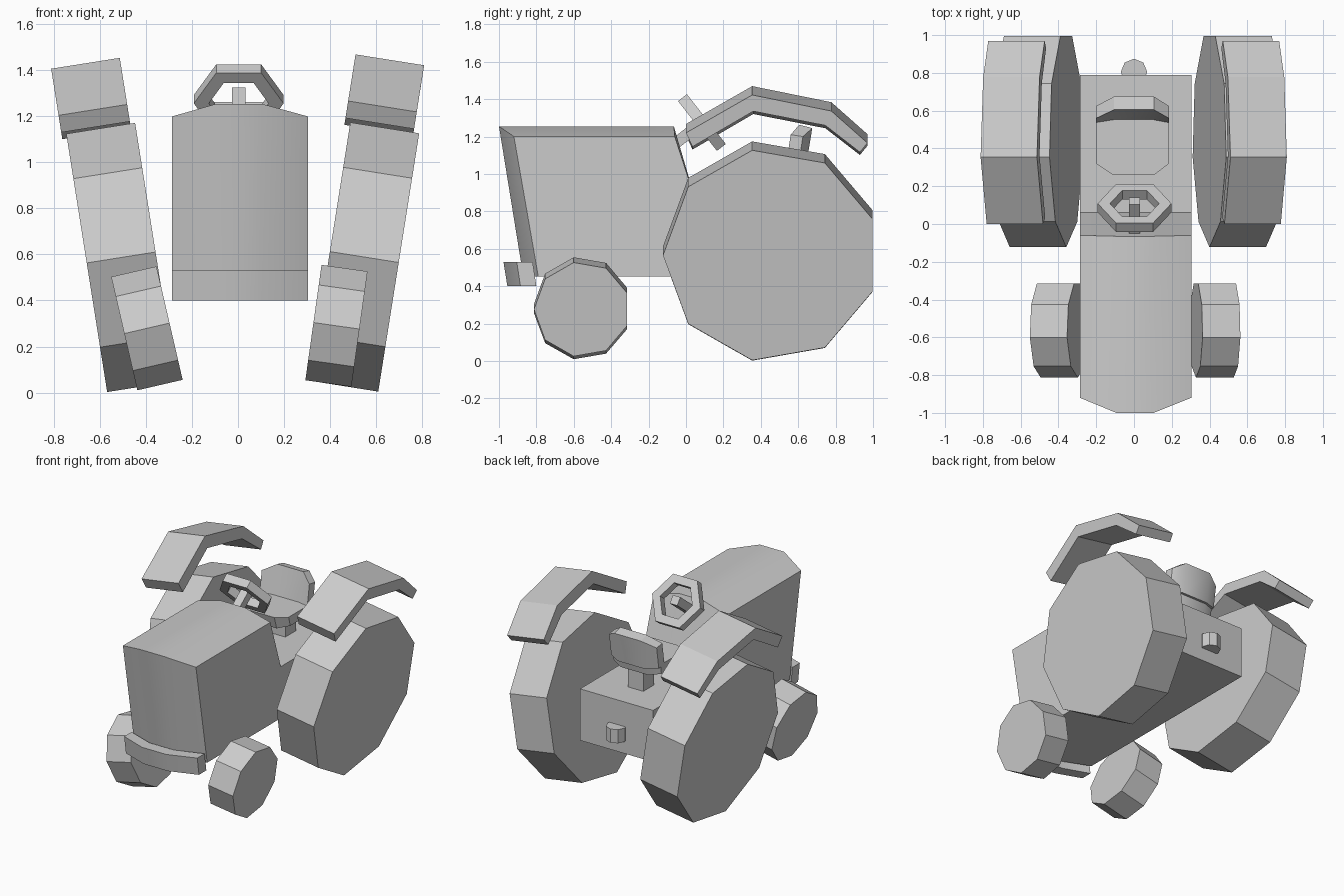
import bpy
import bmesh
from math import sin, cos, pi, radians

cube = bpy.data.objects.get("Cube")
if cube:
    bpy.data.objects.remove(cube, do_unlink=True)

grey = bpy.data.materials.new("plain_grey")
grey.use_nodes = True
GREY = (0.6, 0.6, 0.6, 1)
grey.diffuse_color = GREY
grey.node_tree.nodes["Principled BSDF"].inputs["Base Color"].default_value = GREY


def build(name, verts, faces, loc=(0, 0, 0), rot=(0, 0, 0), smooth=False):
    mesh = bpy.data.meshes.new(name)
    mesh.from_pydata(verts, [], faces)
    bm = bmesh.new()
    bm.from_mesh(mesh)
    bmesh.ops.recalc_face_normals(bm, faces=bm.faces)
    bm.to_mesh(mesh)
    bm.free()
    mesh.materials.append(grey)
    obj = bpy.data.objects.new(name, mesh)
    bpy.context.collection.objects.link(obj)
    obj.location = loc
    obj.rotation_euler = [radians(a) for a in rot]
    if smooth:
        bpy.ops.object.select_all(action="DESELECT")
        obj.select_set(True)
        bpy.context.view_layer.objects.active = obj
        bpy.ops.object.shade_smooth_by_angle(angle=radians(30))
    return obj


def loft(name, xs, profiles, **kw):
    """Join matching (y, z) profiles placed at each x, with capped ends."""
    n = len(profiles[0])
    verts = [(x, y, z) for x, p in zip(xs, profiles) for y, z in p]
    faces = [(c * n + i, c * n + (i + 1) % n, (c + 1) * n + (i + 1) % n, (c + 1) * n + i)
             for c in range(len(xs) - 1) for i in range(n)]
    faces += [tuple(range(n)), tuple(range(len(verts) - n, len(verts)))]
    return build(name, verts, faces, **kw)


def bulged(name, xs, end, mid):
    """Box that swells across its two middle columns."""
    return loft(name, xs, [end, mid, mid, end], smooth=True)


def box(name, size, loc, rot=(0, 0, 0)):
    x, y, z = (s / 2 for s in size)
    section = [(-y, -z), (y, -z), (y, z), (-y, z)]
    return loft(name, [-x, x], [section] * 2, loc=loc, rot=rot)


def wheel(name, radius, width, loc, tilt):
    rim = [(-radius * cos(2 * pi * i / 9), radius * sin(2 * pi * i / 9)) for i in range(9)]
    return loft(name, [-width / 2, width / 2], [rim] * 2, loc=loc, rot=(0, tilt, 0))


# Hood and rear deck in one body
body_xs = [-0.287, -0.093, 0.103, 0.304]
rear = [(0.06, 0.83), (0.79, 0.83), (0.79, 0.453)]
bulged("body", body_xs,
       [(-0.92, 1.2), (-0.06, 1.2)] + rear + [(-0.79, 0.453)],
       [(-1.0, 1.255), (-0.065, 1.255)] + rear + [(-0.87, 0.453)])

# Front bumper
bulged("bumper", body_xs,
       [(-0.905, 0.53), (-0.82, 0.53), (-0.80, 0.40), (-0.885, 0.40)],
       [(-0.976, 0.53), (-0.89, 0.53), (-0.87, 0.40), (-0.955, 0.40)])

# Wheels, leaning outward at the top
wheel("rear_wheel_left", 0.577, 0.303, (0.549, 0.454, 0.589), 9)
wheel("rear_wheel_right", 0.577, 0.303, (-0.508, 0.454, 0.587), -9)
wheel("front_wheel_left", 0.257, 0.202, (0.428, -0.556, 0.290), 8)
wheel("front_wheel_right", 0.257, 0.202, (-0.396, -0.556, 0.279), -13)

# Fenders floating above the rear wheels
arch = [(0, -0.205), (0.354, 0), (0.777, -0.087), (0.97, -0.26),
        (0.93, -0.31), (0.745, -0.165), (0.36, -0.088), (0.035, -0.28)]
for side, loc, tilt in (("left", (0.66, 0, 1.446), 9), ("right", (-0.663, 0, 1.431), -9)):
    loft("fender_" + side, [-0.151, 0.151], [arch] * 2, loc=loc, rot=(0, tilt, 0))

# Seat
bulged("seat_base", [-0.2, -0.115, 0.11, 0.185],
       [(0.32, 1.06), (0.58, 1.06), (0.57, 0.99), (0.34, 0.99)],
       [(0.262, 1.06), (0.62, 1.06), (0.6, 0.97), (0.29, 0.97)])
bulged("seat_back", [-0.2, -0.105, 0.105, 0.185],
       [(0.535, 1.05), (0.56, 1.21), (0.625, 1.2), (0.6, 1.04)],
       [(0.55, 1.05), (0.605, 1.263), (0.675, 1.245), (0.64, 1.03)])
box("seat_post", (0.125, 0.125, 0.18), (0, 0.52, 0.91))

# Steering wheel: six-sided ring with a square section, on a square column
section = [(0.195, -0.03), (0.195, 0.03), (0.13, 0.03), (0.13, -0.03)]
ring = [(r * cos(k * pi / 3), r * sin(k * pi / 3), h) for k in range(6) for r, h in section]
ring_faces = [(k * 4 + i, k * 4 + (i + 1) % 4, (k + 1) % 6 * 4 + (i + 1) % 4, (k + 1) % 6 * 4 + i)
              for k in range(6) for i in range(4)]
build("steering_wheel", ring, ring_faces, loc=(0.003, 0.085, 1.275), rot=(-52, 0, 0))
box("steering_column", (0.06, 0.06, 0.22), (0.003, 0.035, 1.235), (-52, 0, 0))

# Tow hitch at the back
octagon = [(0.07 * sin(i * pi / 4), 0.07 * cos(i * pi / 4)) for i in range(8)]
hitch = loft("hitch", [-0.05, 0.05], [octagon] * 2, loc=(0, 0.805, 0.6), rot=(0, 90, 0))
